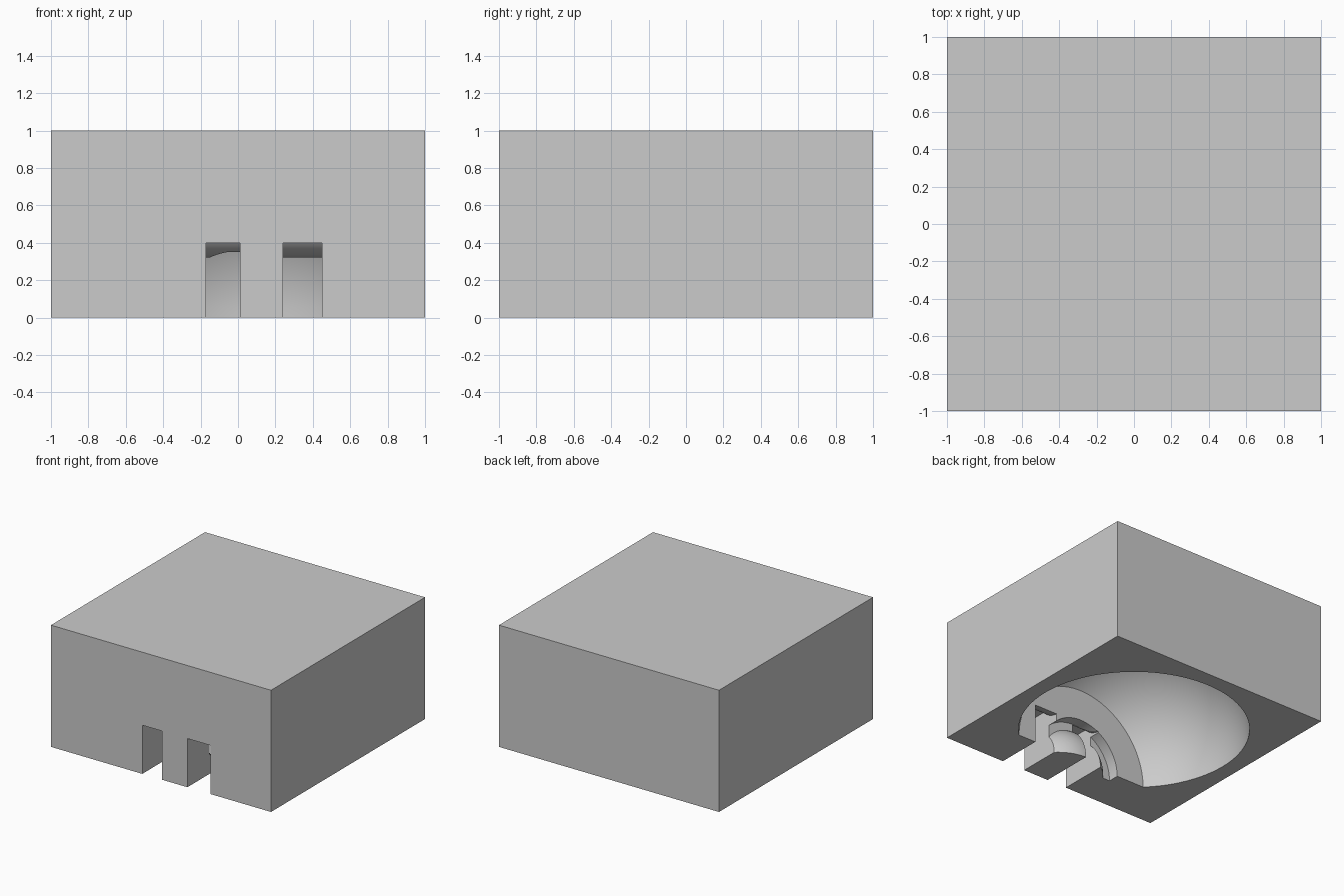
import bpy, bmesh, math
from mathutils import Matrix, Vector

if "Cube" in bpy.data.objects:
    bpy.data.objects.remove(bpy.data.objects["Cube"], do_unlink=True)

FLAT_Y = -0.62                      # flat inner wall of the domed hollow
BALL_Y, BALL_R = -0.89, 0.34        # rounded core that bulges into the hollow

grey = bpy.data.materials.new("plain grey")
grey.use_nodes = True
grey.diffuse_color = (0.6, 0.6, 0.6, 1)
grey.node_tree.nodes["Principled BSDF"].inputs["Base Color"].default_value = (0.6, 0.6, 0.6, 1)


def add(name, bm):
    bmesh.ops.recalc_face_normals(bm, faces=bm.faces)
    mesh = bpy.data.meshes.new(name)
    bm.to_mesh(mesh)
    bm.free()
    mesh.materials.append(grey)
    obj = bpy.data.objects.new(name, mesh)
    bpy.context.collection.objects.link(obj)
    return obj


def sphere(name, radius, y, cut_y=None):
    bm = bmesh.new()
    bmesh.ops.create_uvsphere(bm, u_segments=96, v_segments=48, radius=radius,
                              matrix=Matrix.Translation((0, y, 0)))
    if cut_y is not None:
        geom = bm.verts[:] + bm.edges[:] + bm.faces[:]
        bmesh.ops.bisect_plane(bm, geom=geom, plane_co=(0, cut_y, 0),
                               plane_no=(0, 1, 0), clear_inner=True)
        bmesh.ops.holes_fill(bm, edges=[e for e in bm.edges if e.is_boundary])
    return add(name, bm)


def prism(name, profile, direction):
    bm = bmesh.new()
    face = bm.faces.new([bm.verts.new(p) for p in profile])
    new = bmesh.ops.extrude_face_region(bm, geom=[face])["geom"]
    bmesh.ops.translate(bm, vec=Vector(direction),
                        verts=[v for v in new if isinstance(v, bmesh.types.BMVert)])
    return add(name, bm)


def subtract(obj, cutter):
    mod = obj.modifiers.new("cut", 'BOOLEAN')
    mod.operation, mod.solver, mod.object = 'DIFFERENCE', 'EXACT', cutter
    graph = bpy.context.evaluated_depsgraph_get()
    result = bpy.data.meshes.new_from_object(obj.evaluated_get(graph))
    obj.modifiers.clear()
    obj.data = result


# Solid block
bm = bmesh.new()
bmesh.ops.create_cube(bm, size=2, matrix=Matrix.Translation((0, 0, 0.5)) @ Matrix.Diagonal((1, 1, 0.5, 1)))
block = add("hollow_block", bm)

# Domed hollow with a flat front wall, and a shallow round recess in that wall
ball = sphere("core_ball", BALL_R, BALL_Y)
dome = sphere("dome_cutter", 0.87, 0, FLAT_Y)
ring = [(0.355 * math.cos(a), -0.71, 0.355 * math.sin(a))
        for a in (math.tau * i / 96 for i in range(96))]
recess = prism("recess_cutter", ring, (0, 0.11, 0))

# Two openings through the front, their ceilings rounded down towards the hollow
arc = [(-0.6 - 0.22 * math.sin(a), 0.54 - 0.22 * math.cos(a))
       for a in (math.acos(1 - 0.08 / 0.22) * i / 12 for i in range(13))]
side = [(-0.5, -0.1), (-0.5, 0.32)] + arc + [(-1.1, 0.4), (-1.1, -0.1)]
openings = [prism("opening_cutter", [(x0, y, z) for y, z in side], (x1 - x0, 0, 0))
            for x0, x1 in ((-0.17, 0.01), (0.24, 0.45))]

for cutter in (dome, recess):
    subtract(cutter, ball)
cutters = [dome, recess] + openings
for cutter in cutters:
    subtract(block, cutter)
for helper in cutters + [ball]:
    bpy.data.objects.remove(helper, do_unlink=True)

# Smooth curves, sharp edges
bpy.ops.object.select_all(action='DESELECT')
block.select_set(True)
bpy.context.view_layer.objects.active = block
bpy.ops.object.shade_smooth_by_angle(angle=math.radians(25))
